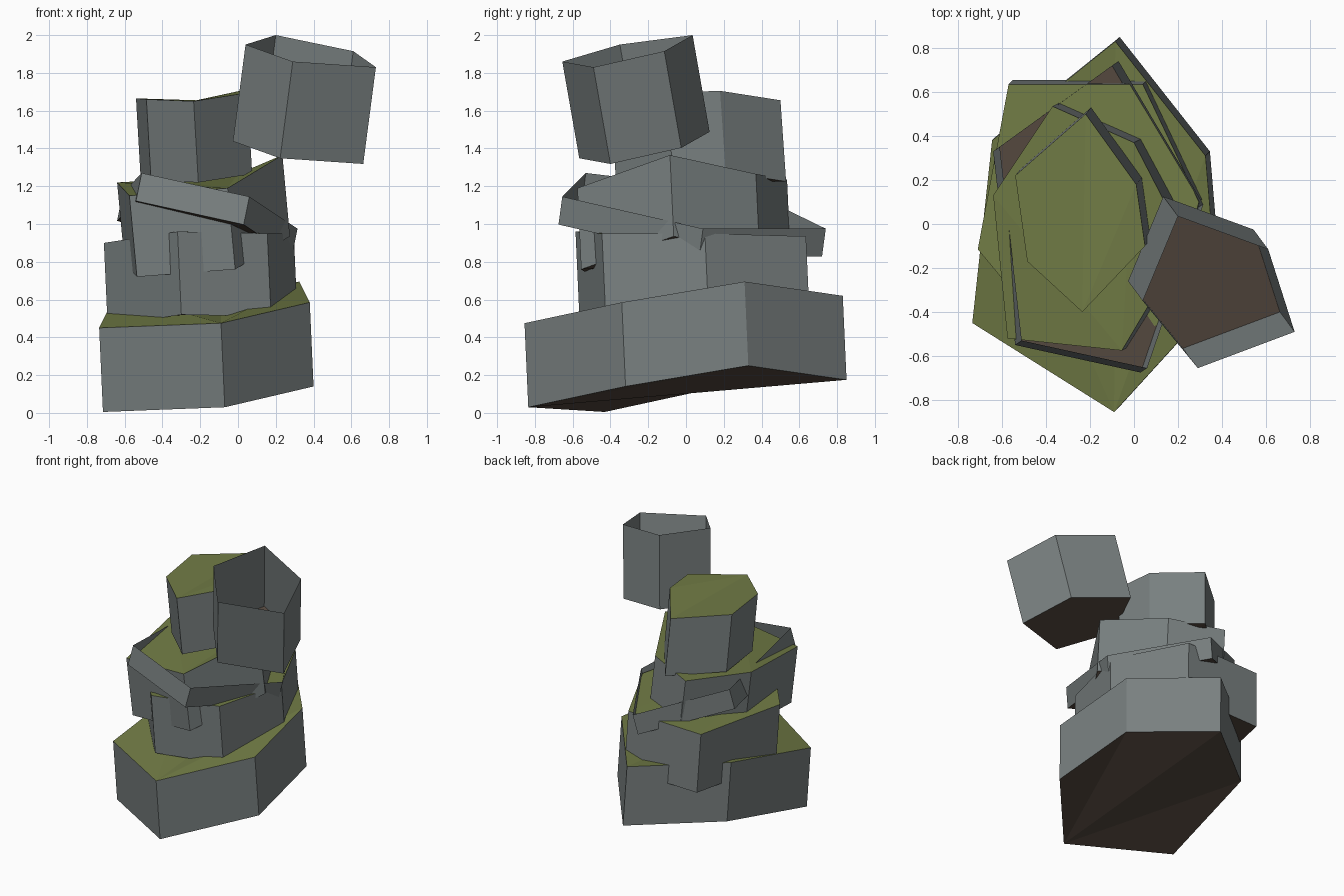
import bpy
import bmesh
from mathutils import Vector

if "Cube" in bpy.data.objects:
    bpy.data.objects.remove(bpy.data.objects["Cube"], do_unlink=True)


def make_material(name, rgb):
    mat = bpy.data.materials.new(name)
    mat.use_nodes = True
    mat.diffuse_color = (*rgb, 1)
    bsdf = next(n for n in mat.node_tree.nodes if n.type == "BSDF_PRINCIPLED")
    bsdf.inputs["Base Color"].default_value = (*rgb, 1)
    bsdf.inputs["Roughness"].default_value = 0.9
    return mat


STONE, MOSS, EARTH = range(3)
materials = [
    make_material("grey_stone", (0.19, 0.215, 0.215)),
    make_material("moss_green", (0.165, 0.2, 0.06)),
    make_material("brown_earth", (0.09, 0.066, 0.05)),
]


def rock(name, rim, drop, open_top=False):
    """Leaning prism: grey walls, earth underside, mossy or open top."""
    bm = bmesh.new()
    top = [bm.verts.new(p) for p in rim]
    bottom = [bm.verts.new(Vector(p) + Vector(drop)) for p in rim]
    count = len(rim)
    for i in range(count):
        j = (i + 1) % count
        bm.faces.new((bottom[i], bottom[j], top[j], top[i])).material_index = STONE
    # caps are fanned from the first corner
    for i in range(1, count - 1):
        bm.faces.new((bottom[0], bottom[i + 1], bottom[i])).material_index = EARTH
        if not open_top:
            bm.faces.new((top[0], top[i], top[i + 1])).material_index = MOSS
    mesh = bpy.data.meshes.new(name)
    bm.to_mesh(mesh)
    bm.free()
    for mat in materials:
        mesh.materials.append(mat)
    obj = bpy.data.objects.new(name, mesh)
    bpy.context.collection.objects.link(obj)
    return obj


# Wide foundation rock
rock("base_rock", [
    (-0.09, -0.855, 0.475), (0.38, -0.34, 0.585), (0.325, 0.31, 0.695),
    (-0.085, 0.83, 0.62), (-0.645, 0.38, 0.63), (-0.735, -0.45, 0.45),
], (0.02, 0.02, -0.445))

# Second rock of the stack
rock("lower_rock", [
    (-0.32, -0.585, 0.96), (0.155, -0.445, 0.95), (0.295, 0.1, 0.95),
    (0.04, 0.635, 0.935), (-0.57, 0.635, 0.92), (-0.71, -0.115, 0.9),
], (0.02, 0.02, -0.44))

# Third rock of the stack
rock("upper_rock", [
    (-0.055, -0.575, 1.19), (0.235, -0.085, 1.365), (0.0, 0.37, 1.265),
    (-0.37, 0.535, 1.235), (-0.64, 0.13, 1.22), (-0.575, -0.52, 1.15),
], (0.04, 0.02, -0.43))

# Thin tilted slab, open on top, around the third rock
rock("open_slab", [
    (-0.51, -0.53, 1.27), (0.06, -0.655, 1.145), (0.315, 0.09, 0.975),
    (-0.07, 0.74, 0.975), (-0.61, 0.35, 1.165),
], (-0.03, -0.02, -0.148), open_top=True)

# Cap rock
rock("cap_rock", [
    (-0.235, -0.4, 1.65), (0.05, -0.1, 1.695), (0.01, 0.18, 1.705),
    (-0.22, 0.5, 1.655), (-0.54, 0.22, 1.665), (-0.485, -0.17, 1.66),
], (0.025, 0.03, -0.43))

# Floating open rock beside the cap
rock("floating_open_rock", [
    (0.29, -0.655, 1.86), (0.73, -0.49, 1.83), (0.61, -0.115, 1.915),
    (0.2, 0.035, 2.0), (0.04, -0.35, 1.95),
], (-0.067, 0.09, -0.512), open_top=True)
